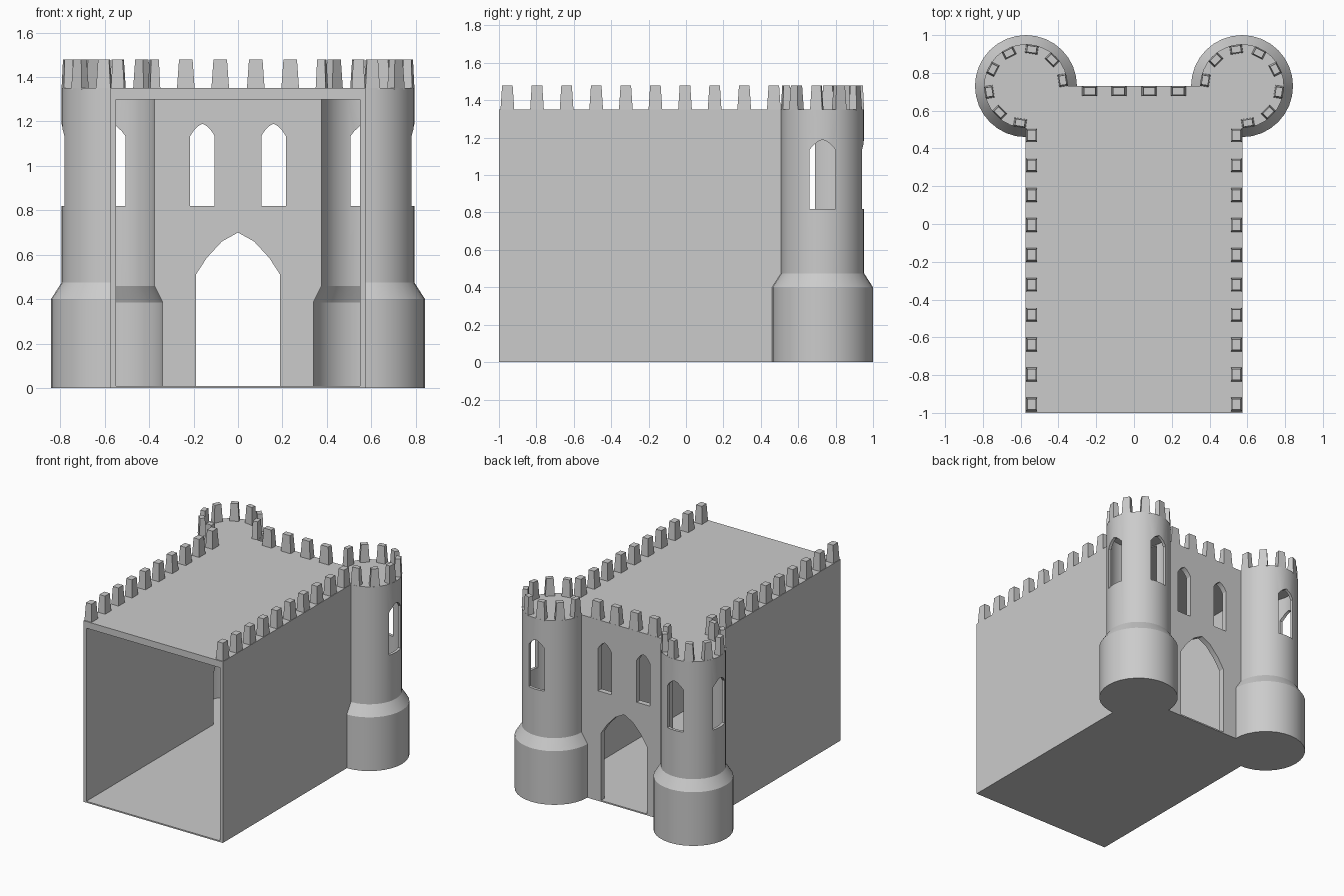
import bpy, bmesh, math
from mathutils import Matrix, Vector

if "Cube" in bpy.data.objects:
    bpy.data.objects.remove(bpy.data.objects["Cube"])

TX, TY = 0.572, 0.73      # tower centre
TOP = 1.35                # roof level


def make(name, bm):
    bmesh.ops.recalc_face_normals(bm, faces=bm.faces)
    me = bpy.data.meshes.new(name)
    bm.to_mesh(me)
    bm.free()
    ob = bpy.data.objects.new(name, me)
    bpy.context.collection.objects.link(ob)
    return ob


def box(name, lo, hi):
    bm = bmesh.new()
    bmesh.ops.create_cube(bm, size=1)
    for v in bm.verts:
        v.co = [lo[i] + (v.co[i] + 0.5) * (hi[i] - lo[i]) for i in range(3)]
    return make(name, bm)


def lathe(name, cx, cy, profile, n=32):
    bm = bmesh.new()
    rings = [[bm.verts.new((cx + r * math.cos(2 * math.pi * i / n),
                            cy + r * math.sin(2 * math.pi * i / n), z))
              for i in range(n)] for r, z in profile]
    for a, b in zip(rings, rings[1:]):
        for i in range(n):
            j = (i + 1) % n
            bm.faces.new((a[i], a[j], b[j], b[i]))
    bm.faces.new(rings[0])
    bm.faces.new(rings[-1])
    return make(name, bm)


def arch(name, half, z0, spring, peak, centre, angle, depth):
    """Pointed-arch prism centred on (x, y), pointing along the angle."""
    rise = peak - spring
    right = [(half, z0), (half, spring), (half * 0.74, spring + rise * 0.40),
             (half * 0.38, spring + rise * 0.79)]
    pts = right + [(0, peak)] + [(-x, z) for x, z in reversed(right)]
    d = Vector((math.cos(angle), math.sin(angle), 0))
    s = Vector((-d.y, d.x, 0))
    c = Vector((*centre, 0))
    bm = bmesh.new()
    a, b = [[bm.verts.new(c + d * t + s * x + Vector((0, 0, z))) for x, z in pts]
            for t in (-depth / 2, depth / 2)]
    bm.faces.new(a)
    bm.faces.new(b)
    for i in range(len(pts)):
        j = (i + 1) % len(pts)
        bm.faces.new((a[i], a[j], b[j], b[i]))
    return make(name, bm)


def combine(target, tool, op):
    mod = target.modifiers.new("bool", 'BOOLEAN')
    mod.operation, mod.solver, mod.object = op, 'EXACT', tool
    bpy.context.view_layer.objects.active = target
    bpy.ops.object.modifier_apply(modifier=mod.name)
    bpy.data.objects.remove(tool)


# Outer mass: hall with two flared round towers
castle = box("gatehouse_shell", (-0.575, -1, 0), (0.575, TY, TOP))
for s in (-1, 1):
    combine(castle, lathe("tower", s * TX, TY,
            [(0.27, 0), (0.27, 0.4), (0.222, 0.475), (0.222, TOP)]), 'UNION')

# Hollow interior, open at the front and joined to the towers
combine(castle, box("hall_cut", (-0.55, -1.2, 0.01), (0.55, 0.69, 1.30)), 'DIFFERENCE')
for s in (-1, 1):
    combine(castle, lathe("tower_cut", s * TX, TY,
            [(0.237, 0.01), (0.237, 0.385), (0.2, 0.46), (0.2, 1.305)]), 'DIFFERENCE')

# Gate and windows
combine(castle, arch("gate_cut", 0.19, 0.01, 0.51, 0.70, (0, 0.72), math.pi / 2, 0.3), 'DIFFERENCE')
for s in (-1, 1):
    for half, pos, ang in ((0.055, (s * 0.16, 0.72), math.pi / 2),
                           (0.065, (s * TX, 0.95), math.pi / 2),
                           (0.07, (s * (TX + 0.22), TY), 0)):
        combine(castle, arch("window_cut", half, 0.82, 1.135, 1.19, pos, ang, 0.2), 'DIFFERENCE')

bpy.ops.object.select_all(action='DESELECT')
castle.select_set(True)
bpy.context.view_layer.objects.active = castle
bpy.ops.object.shade_smooth_by_angle(angle=math.radians(20))


# Battlements: tapered blocks
def merlon(bm, x, y, angle, depth, width):
    verts = bmesh.ops.create_cube(bm, size=1)['verts']
    for v in verts:
        k = 1.0 if v.co.z < 0 else 0.76
        v.co = Vector((v.co.x * depth * k, v.co.y * width * k,
                       TOP - 0.005 + (v.co.z + 0.5) * 0.135))
    bmesh.ops.transform(bm, verts=verts,
                        matrix=Matrix.Translation((x, y, 0)) @ Matrix.Rotation(angle, 4, 'Z'))


side, front, tower = bmesh.new(), bmesh.new(), bmesh.new()
for s in (-1, 1):
    for i in range(10):
        merlon(side, s * 0.542, -0.955 + i * 0.1583, 0, 0.06, 0.074)
    for x in (0.08, 0.235):
        merlon(front, s * x, 0.703, math.pi / 2, 0.053, 0.08)
    for i in range(8):
        a = math.radians(9 + 36 * i)
        if s > 0:
            a = math.pi - a
        merlon(tower, s * TX + 0.197 * math.cos(a), TY + 0.197 * math.sin(a), a, 0.046, 0.066)
make("side_wall_battlements", side)
make("gate_wall_battlements", front)
make("tower_battlements", tower)
